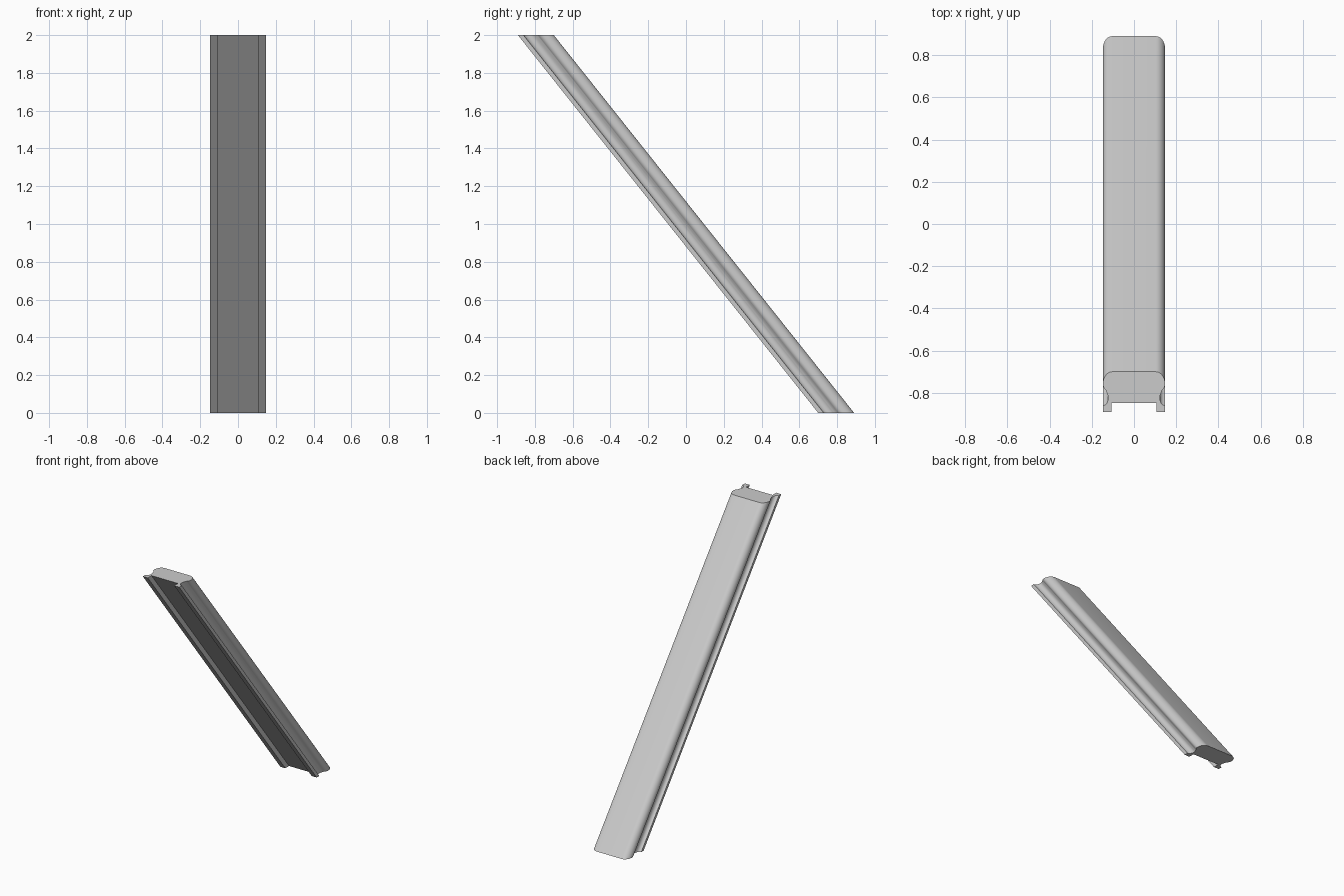
import bpy, bmesh, math
from mathutils import Vector

cube = bpy.data.objects.get("Cube")
if cube:
    bpy.data.objects.remove(cube, do_unlink=True)

HEIGHT = 2.0
SHIFT = 0.795      # horizontal travel of the section from the middle to each end

grey = bpy.data.materials.new("light_grey")
grey.use_nodes = True
colour = (0.6, 0.6, 0.6, 1)
grey.diffuse_color = colour
grey.node_tree.nodes["Principled BSDF"].inputs["Base Color"].default_value = colour


def arc(cx, cy, rx, ry, start, end, steps):
    """Points along an elliptical arc, angles in degrees."""
    angles = [math.radians(start + (end - start) * i / steps) for i in range(steps + 1)]
    return [(cx + rx * math.cos(a), cy + ry * math.sin(a)) for a in angles]


# Half section: rounded grip, side groove, then the lip and its inner channel
half = arc(0.103, 0.037, 0.044, 0.058, 90, 0, 10)
half += arc(0.103, 0.037, 0.044, 0.04, -12, -48, 4)
half += arc(0.148, -0.03, 0.026, 0.036, 140, 270, 9)
half += [(0.147, -0.095), (0.107, -0.095), (0.107, -0.052)]
section = half + [(-x, y) for x, y in reversed(half)]

# Sweep the horizontal section along the slope
bm = bmesh.new()
bottom = bm.faces.new([bm.verts.new((x, y + SHIFT, 0)) for x, y in section])
top = bmesh.ops.extrude_face_region(bm, geom=[bottom], use_keep_orig=True)
verts = [v for v in top["geom"] if isinstance(v, bmesh.types.BMVert)]
bmesh.ops.translate(bm, verts=verts, vec=Vector((0, -2 * SHIFT, HEIGHT)))
bmesh.ops.recalc_face_normals(bm, faces=bm.faces)

mesh = bpy.data.meshes.new("sloped_handrail")
bm.to_mesh(mesh)
bm.free()
mesh.materials.append(grey)
rail = bpy.data.objects.new("sloped_handrail", mesh)
bpy.context.collection.objects.link(rail)

bpy.ops.object.select_all(action="DESELECT")
rail.select_set(True)
bpy.context.view_layer.objects.active = rail
bpy.ops.object.shade_smooth_by_angle(angle=math.radians(35))
